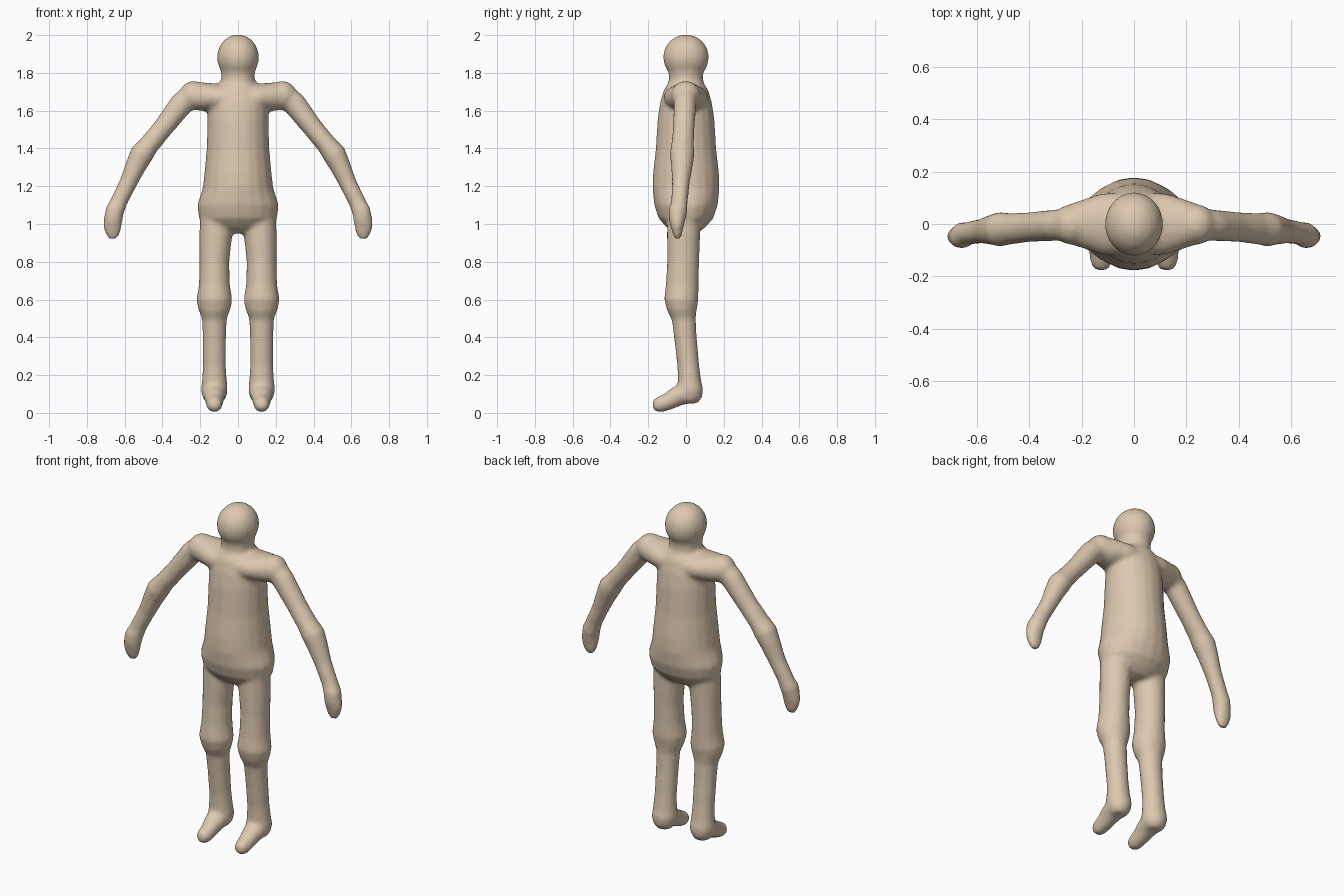
import bpy, bmesh, math
from mathutils import Vector

bm = bmesh.new()
SIDES = 20


def loft(rings, side):
    """Closed tube through rings (x, y, z, half width along side, other half width)."""
    side = Vector(side)
    pts = [Vector(r[:3]) for r in rings]
    loops = []
    for i, r in enumerate(rings):
        t = (pts[min(i + 1, len(pts) - 1)] - pts[max(i - 1, 0)]).normalized()
        u = (side - t * side.dot(t)).normalized()
        v = t.cross(u)
        loops.append([bm.verts.new(pts[i] + u * r[3] * math.cos(a) + v * r[4] * math.sin(a))
                      for a in (k * 2 * math.pi / SIDES for k in range(SIDES))])
    for a, b in zip(loops, loops[1:]):
        for k in range(SIDES):
            n = (k + 1) % SIDES
            bm.faces.new((a[k], a[n], b[n], b[k]))
    bm.faces.new(loops[0][::-1])
    bm.faces.new(loops[-1])


def ball(c, r):
    """Ellipsoid at c with radii r."""
    new = bmesh.ops.create_uvsphere(bm, u_segments=24, v_segments=16, radius=1)["verts"]
    for v in new:
        v.co = Vector((c[i] + v.co[i] * r[i] for i in range(3)))


# head and neck
ball((0, 0, 1.883), (0.111, 0.121, 0.12))
loft([(0, 0, 1.66, 0.12, 0.11), (0, 0, 1.74, 0.092, 0.095), (0, 0, 1.78, 0.088, 0.09),
      (0, 0, 1.86, 0.1, 0.105)], (1, 0, 0))

# torso and hips
loft([(0, 0, 0.95, 0.09, 0.06), (0, 0, 0.985, 0.165, 0.105), (0, 0, 1.03, 0.207, 0.145),
      (0, 0, 1.10, 0.217, 0.168), (0, 0, 1.19, 0.187, 0.178), (0, 0, 1.27, 0.178, 0.175),
      (0, 0, 1.40, 0.166, 0.16), (0, 0, 1.55, 0.162, 0.151), (0, 0, 1.64, 0.16, 0.138),
      (0, 0, 1.71, 0.14, 0.118), (0, 0, 1.75, 0.09, 0.09)], (1, 0, 0))

for s in (-1, 1):
    # shoulder bar
    loft([(0, 0, 1.67, 0.12, 0.075), (s * 0.12, 0, 1.67, 0.118, 0.074),
          (s * 0.2, 0, 1.675, 0.092, 0.076), (s * 0.26, -0.002, 1.672, 0.07, 0.066),
          (s * 0.3, -0.005, 1.655, 0.04, 0.04)], (0, 1, 0))
    ball((s * 0.235, -0.002, 1.68), (0.077, 0.078, 0.077))
    # upper arm, elbow and forearm
    loft([(s * 0.22, 0, 1.70, 0.065, 0.065), (s * 0.30, -0.005, 1.635, 0.06, 0.063),
          (s * 0.40, -0.012, 1.505, 0.057, 0.054), (s * 0.47, -0.018, 1.42, 0.06, 0.054),
          (s * 0.51, -0.02, 1.37, 0.066, 0.063), (s * 0.54, -0.022, 1.31, 0.058, 0.056),
          (s * 0.58, -0.027, 1.22, 0.047, 0.047), (s * 0.63, -0.035, 1.12, 0.044, 0.045),
          (s * 0.655, -0.042, 1.06, 0.049, 0.05)], (0, 1, 0))
    # hand
    loft([(s * 0.645, -0.042, 1.11, 0.03, 0.03), (s * 0.653, -0.045, 1.08, 0.048, 0.047),
          (s * 0.66, -0.047, 1.03, 0.046, 0.05), (s * 0.665, -0.047, 0.99, 0.036, 0.049),
          (s * 0.663, -0.045, 0.945, 0.024, 0.038), (s * 0.662, -0.045, 0.92, 0.014, 0.02)],
         (0, 1, 0))
    # thigh, knee and shin
    x = s * 0.125
    loft([(s * 0.115, -0.01, 1.06, 0.085, 0.09), (s * 0.118, -0.013, 0.94, 0.087, 0.088),
          (x, -0.015, 0.80, 0.079, 0.085), (x, -0.02, 0.68, 0.082, 0.087),
          (x, -0.025, 0.60, 0.095, 0.091), (x, -0.02, 0.55, 0.086, 0.08),
          (x, -0.012, 0.50, 0.066, 0.064), (x, -0.003, 0.40, 0.062, 0.06),
          (x, 0.012, 0.25, 0.061, 0.058), (x, 0.018, 0.17, 0.066, 0.062),
          (x, 0.02, 0.12, 0.071, 0.072), (x, 0.023, 0.08, 0.062, 0.062),
          (x, 0.023, 0.05, 0.038, 0.04)], (1, 0, 0))
    # foot
    loft([(x, 0.05, 0.10, 0.05, 0.048), (x, 0.0, 0.105, 0.066, 0.058),
          (x, -0.05, 0.086, 0.056, 0.053), (x, -0.10, 0.058, 0.046, 0.046),
          (x, -0.14, 0.044, 0.043, 0.043), (x, -0.165, 0.041, 0.034, 0.034),
          (x, -0.178, 0.041, 0.015, 0.015)], (1, 0, 0))

bmesh.ops.recalc_face_normals(bm, faces=bm.faces)
mesh = bpy.data.meshes.new("body")
bm.to_mesh(mesh)
bm.free()
body = bpy.data.objects.new("body", mesh)
bpy.context.collection.objects.link(body)

# fuse the parts into one soft skin
fuse = body.modifiers.new("fuse", "REMESH")
fuse.mode = "VOXEL"
fuse.voxel_size = 0.012
fuse.use_smooth_shade = True
soften = body.modifiers.new("soften", "SMOOTH")
soften.factor = 0.5
soften.iterations = 6

# skin colour
skin = bpy.data.materials.new("skin")
skin.diffuse_color = (0.72, 0.58, 0.43, 1)
mesh.materials.append(skin)
